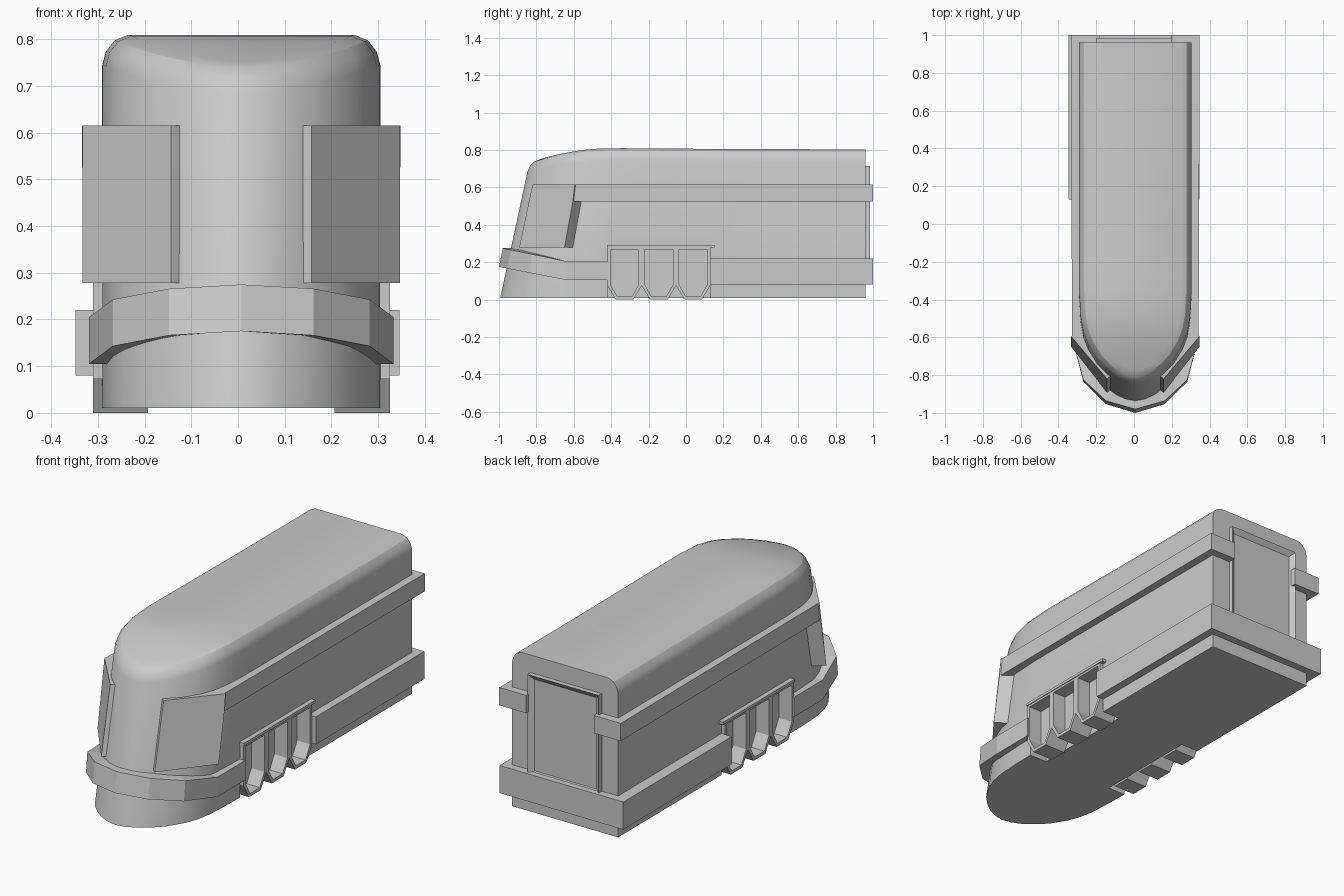
import bpy, bmesh
from math import radians
from mathutils import Vector

if "Cube" in bpy.data.objects:
    bpy.data.objects.remove(bpy.data.objects["Cube"])

CX = 0.007   # the shell sits a hair right of centre


def make(name, verts, faces, x=CX):
    bm = bmesh.new()
    vs = [bm.verts.new(v) for v in verts]
    for f in faces:
        bm.faces.new([vs[i] for i in f])
    bmesh.ops.recalc_face_normals(bm, faces=bm.faces)
    me = bpy.data.meshes.new(name)
    bm.to_mesh(me)
    bm.free()
    ob = bpy.data.objects.new(name, me)
    ob.location.x = x
    bpy.context.collection.objects.link(ob)
    return ob


def bridge(name, rings, x=CX, loop=False):
    """Join equal closed rings; cap both ends, or close on itself if loop."""
    n, m = len(rings[0]), len(rings)
    faces = []
    for k in range(m if loop else m - 1):
        k2 = (k + 1) % m
        faces += [(k * n + i, k * n + (i + 1) % n, k2 * n + (i + 1) % n, k2 * n + i) for i in range(n)]
    if not loop:
        faces += [tuple(range(n)), tuple(range((m - 1) * n, m * n))]
    return make(name, [v for r in rings for v in r], faces, x)


def box(name, x0, x1, y0, y1, z0, z1, x=CX):
    ring = [(x0, y0), (x1, y0), (x1, y1), (x0, y1)]
    return bridge(name, [[(a, b, z) for a, b in ring] for z in (z0, z1)], x)


# Main shell: plan outline lofted upward, nose raked back, shoulders rounded
half = [(.298, .96), (.298, .2), (.298, -.2), (.298, -.4), (.297, -.52), (.29, -.65), (.275, -.73),
        (.25, -.795), (.2, -.875), (.15, -.925), (.1, -.962), (.05, -.985)]
plan = [Vector(p) for p in half] + [Vector((0, -.995))] + [Vector((-x, y)) for x, y in reversed(half)]
n = len(plan)


def roof_z(y):
    return .81 - .055 * ((-.4 - y) / .42) ** 2 if y < -.4 else .81 - .006 * min(1, (y + .4) / .8)


def shell_ring(inset, drop, z=None):
    ring = []
    for i, p in enumerate(plan):
        t = plan[min(i + 1, n - 1)] - plan[max(i - 1, 0)]
        q = p - Vector((-t.y, t.x)).normalized() * inset
        end = i in (0, n - 1)
        h = z if z is not None else roof_z(p.y + .16) - drop
        ring.append((q.x, .96 if end else q.y + .215 * h, h))
    return ring


rings = [shell_ring(0, 0, .01), shell_ring(0, .065), shell_ring(.008, .035),
         shell_ring(.026, .012), shell_ring(.055, 0)]
verts = [v for r in rings for v in r]
m = len(rings)
faces = [(k * n + i, k * n + i + 1, (k + 1) * n + i + 1, (k + 1) * n + i)
         for k in range(m - 1) for i in range(n - 1)]
faces.append(tuple(range(n)))                                                  # floor
faces.append(tuple(k * n for k in range(m)) + tuple(k * n + n - 1 for k in reversed(range(m))))  # rear
top, mid = (m - 1) * n, n // 2
for i in range(mid - 1):                                                       # roof strips
    faces.append((top + i, top + i + 1, top + n - 2 - i, top + n - 1 - i))
faces.append((top + mid - 1, top + mid, top + mid + 1))
shell = make("shell", verts, faces)

# Side slots in the shell that receive the vents
for s in (1, -1):
    xs = sorted((s * .2, s * .5))
    cutter = box("slot_cutter", *xs, -.42, .13, -.1, .28)
    cutter.hide_render = True
    mod = shell.modifiers.new("slot", 'BOOLEAN')
    mod.operation, mod.solver, mod.object = 'DIFFERENCE', 'EXACT', cutter
    bpy.context.view_layer.objects.active = shell
    bpy.ops.object.modifier_apply(modifier=mod.name)
    bpy.data.objects.remove(cutter)

bpy.ops.object.select_all(action='DESELECT')
shell.select_set(True)
bpy.context.view_layer.objects.active = shell
bpy.ops.object.shade_smooth_by_angle(angle=radians(25))


def vent_outline(a, b, d, x):
    c = .045
    return [(x, y, z) for y, z in ((a + d, .283 - d), (b - d, .283 - d), (b - d, .075 + d * .4),
                                   (b - c - d * .5, d), (a + c + d * .5, d), (a + d, .075 + d * .4))]


for s, side in ((1, "right"), (-1, "left")):
    # Row of three hollow vents with tapered bottoms, under a thin lintel
    edges = [-.42, -.237, -.053, .13]
    for i in range(3):
        a, b = edges[i], edges[i + 1]
        bridge(f"vent_{side}_{i + 1}", [vent_outline(a, b, 0, s * .2), vent_outline(a, b, 0, s * .318),
                                        vent_outline(a, b, .016, s * .318), vent_outline(a, b, .016, s * .245)])
    box(f"vent_lintel_{side}", *sorted((s * .25, s * .322)), -.423, .152, .278, .292)

    # Upper rail wrapping round the rear corner to the door
    rail = [(.335, -.60), (.341, 1), (.19, 1), (.19, .95), (.28, .95), (.28, -.58)]
    bridge(f"upper_rail_{side}", [[(s * x, y, z) for x, y in rail] for z in (.525, .615)])

    # Raked cab window panel
    face = [(.15, -.82, .615), (.34, -.595, .615), (.34, -.605, .525), (.34, -.65, .278), (.15, -.892, .278),
            (.15, -.84, .525)]
    bridge(f"window_panel_{side}", [[(s * x, y, z) for x, y, z in face],
                                    [(s * (x - .06), y + .05, z) for x, y, z in face]])

# Faceted bumper band dropping away from the nose
path = [(.326, -.41), (.326, -.64), (.275, -.83), (.155, -.945)]
path = path + [(0, -.99)] + [(-x, y) for x, y in reversed(path)]
sections = []
for x, y in path:
    z = .205 + .07 * max(0, (-.64 - y) / .35)
    k = min(1, max(0, (-.64 - y) / .35))
    ix, iy = x * .82, y + .07 * k
    sections.append([(x, y - .01 * k, z - .1), (x, y + .01 * k, z), (ix, iy, z), (ix, iy, z - .1)])
bridge("nose_band", sections)

# Rear skirt band
box("rear_skirt", -.348, .346, .13, 1.0, .08, .22, x=0)

# Rear door with raised frame and sunken panel
door = box("rear_door", -.2, .2, .94, .985, .2, .715, x=0)
bm = bmesh.new()
bm.from_mesh(door.data)
rear = max(bm.faces, key=lambda f: f.calc_center_median().y)
bmesh.ops.inset_region(bm, faces=[rear], thickness=.036)
bmesh.ops.translate(bm, verts=rear.verts, vec=(0, -.02, 0))
bm.to_mesh(door.data)
bm.free()
